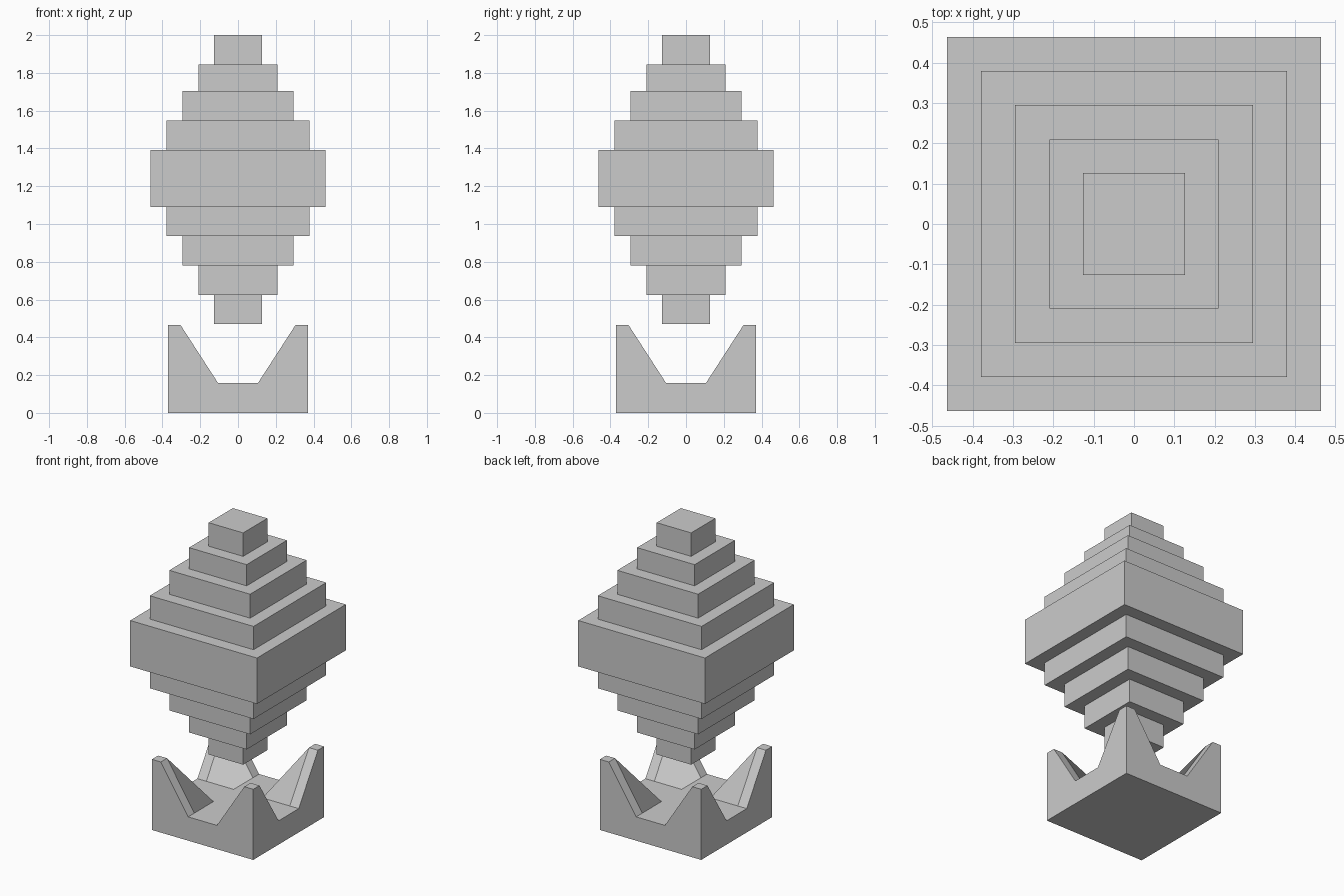
import bpy
import bmesh

if "Cube" in bpy.data.objects:
    bpy.data.objects.remove(bpy.data.objects["Cube"])

stone = bpy.data.materials.new("grey_stone")
stone.diffuse_color = (0.6, 0.6, 0.6, 1.0)
stone.use_nodes = True
stone.node_tree.nodes["Principled BSDF"].inputs["Base Color"].default_value = stone.diffuse_color


def add_object(name, bm):
    mesh = bpy.data.meshes.new(name)
    bm.to_mesh(mesh)
    bm.free()
    mesh.materials.append(stone)
    obj = bpy.data.objects.new(name, mesh)
    bpy.context.collection.objects.link(obj)
    return obj


def add_tier(name, half, z0, z1):
    bm = bmesh.new()
    bmesh.ops.create_cube(bm, size=1.0)
    for v in bm.verts:
        v.co.x *= 2 * half
        v.co.y *= 2 * half
        v.co.z = z1 if v.co.z > 0 else z0
    add_object(name, bm)


# Stepped lantern body: square tiers growing to the middle, then shrinking
levels = [0.47, 0.625, 0.78, 0.936, 1.09, 1.393, 1.547, 1.705, 1.845, 2.0]
halves = [0.126, 0.21, 0.295, 0.379, 0.463, 0.379, 0.295, 0.21, 0.126]
for n, half in enumerate(halves):
    add_tier(f"body_tier_{n + 1}", half, levels[n], levels[n + 1])

# Base block: a grid top with raised corner prongs and sloped notches between
stops = [-0.37, -0.305, -0.105, 0.105, 0.305, 0.37]
floor_z, prong_z = 0.157, 0.466
bm = bmesh.new()
grid = [[bm.verts.new((x, y, prong_z if min(abs(x), abs(y)) > 0.3 else floor_z))
         for y in stops] for x in stops]
for i in range(5):
    for j in range(5):
        quad = [grid[i][j], grid[i + 1][j], grid[i + 1][j + 1], grid[i][j + 1]]
        # start at the highest corner so the bent quads fold down the ridge
        k = max(range(4), key=lambda c: quad[c].co.z)
        bm.faces.new(quad[k:] + quad[:k])

# Base sides and underside
rim = [e for e in bm.edges if e.is_boundary]
new = bmesh.ops.extrude_edge_only(bm, edges=rim)["geom"]
for v in (g for g in new if isinstance(g, bmesh.types.BMVert)):
    v.co.z = 0.0
bmesh.ops.edgeloop_fill(bm, edges=[e for e in bm.edges if e.is_boundary])
bmesh.ops.recalc_face_normals(bm, faces=bm.faces)
add_object("pronged_base", bm)
